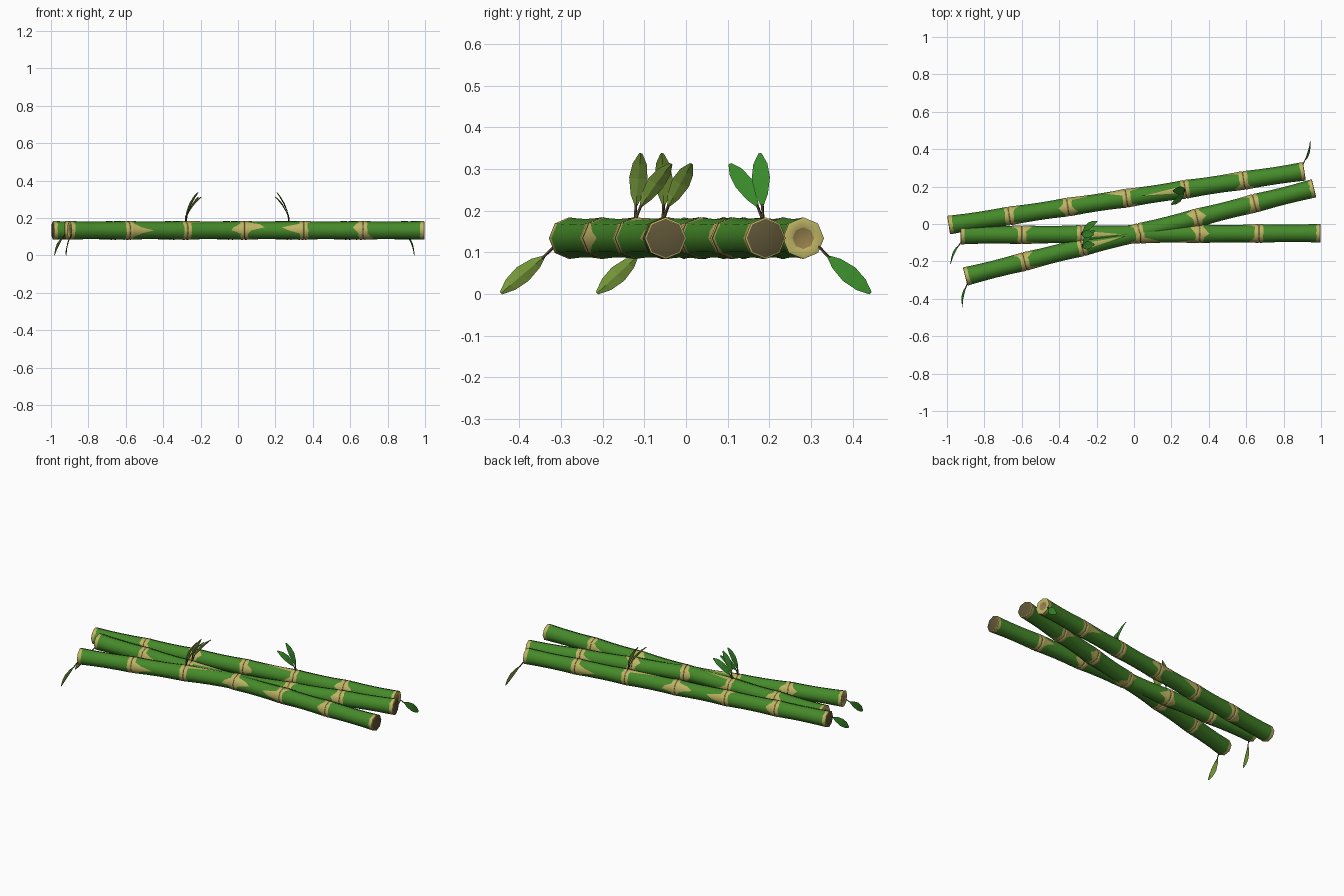
import bpy, bmesh, math, random
from mathutils import Vector

if "Cube" in bpy.data.objects:
    bpy.data.objects.remove(bpy.data.objects["Cube"])

random.seed(4)
H, SP, ZC, N = 0.962, 0.317, 0.134, 16   # half length, node spacing, axis height, ring points


def mat(name, rgb):
    m = bpy.data.materials.new(name)
    lin = [((c / 255 + 0.055) / 1.055) ** 2.4 for c in rgb]
    m.diffuse_color = (*lin, 1)
    m.use_nodes = True
    m.node_tree.nodes["Principled BSDF"].inputs["Base Color"].default_value = m.diffuse_color
    return m


GREEN, TAN, GROOVE, DARK = range(4)
CANE_MATS = [mat("cane green", (70, 138, 42)), mat("husk tan", (190, 180, 100)),
             mat("groove brown", (150, 128, 76)), mat("cut end brown", (94, 84, 54))]
LEAF_MATS = [mat("leaf green", (56, 136, 42)), mat("leaf underside olive", (126, 162, 62))]
STEM_MATS = [mat("twig brown", (82, 72, 46))]

# Husk patches: (node, side) -> peaks of (angle, length, half width)
PEAKS = {(0, 1): [(180, .11, 45), (30, .05, 40)], (0, -1): [(20, .04, 45)],
         (1, 1): [(90, .20, 23), (340, .07, 40)], (1, -1): [(300, .04, 40)],
         (2, -1): [(170, .12, 26), (10, .06, 40)], (2, 1): [(150, .12, 40), (280, .06, 40)],
         (3, -1): [(165, .14, 35), (50, .04, 40)], (3, 1): [(330, .06, 45), (85, .04, 40)],
         (4, -1): [(160, .04, 60), (0, .07, 40)], (4, 1): [(240, .05, 40)]}


def patch(node, side):
    out = []
    for j in range(N):
        ang, v = j * 360 / N, random.uniform(.001, .007)
        for a, length, w in PEAKS.get((node, side), []):
            d = abs((ang - a + 180) % 360 - 180)
            v = max(v, length * max(0, 1 - d / w) ** 1.4)
        out.append(v)
    return out


def finish(bm, name, mats, smooth):
    bmesh.ops.recalc_face_normals(bm, faces=bm.faces)
    me = bpy.data.meshes.new(name)
    bm.to_mesh(me)
    bm.free()
    for m in mats:
        me.materials.append(m)
    ob = bpy.data.objects.new(name, me)
    bpy.context.collection.objects.link(ob)
    if smooth:
        bpy.ops.object.select_all(action='DESELECT')
        ob.select_set(True)
        bpy.context.view_layer.objects.active = ob
        bpy.ops.object.shade_smooth_by_angle(angle=math.radians(50))
    return ob


def build_cane():
    bm = bmesh.new()
    rings = []          # (x per point, radius per point, material of the strip after it)

    def add(x, r, m):
        rings.append((x if isinstance(x, list) else [x] * N,
                      r if isinstance(r, list) else [r] * N, m))

    # pale end with a shallow pith recess
    add(-H + .005, .022, GROOVE)
    add(-H + .003, .026, TAN)
    add(-H, .044, TAN)
    add(-H + .002, .050, TAN)
    stops = [-H] + [SP * k for k in range(-2, 3)] + [H]
    for s in range(6):
        a, b = stops[s] + .018, stops[s + 1] - .018
        mid, half = (a + b) / 2, (b - a) / 2

        def rad(xs):
            return [.0462 + .0033 * ((x - mid) / half) ** 2 for x in xs]
        lo = [a + p for p in patch(s - 1, 1)]
        hi = [b - p for p in patch(s, -1)]
        add(a, .0495, TAN)
        for t in (0, .25, .5, .75, 1):
            xs = [l + (h - l) * t for l, h in zip(lo, hi)]
            add(xs, rad(xs), GREEN if t < 1 else TAN)
        add(b, .0495, TAN)
        if s < 5:       # double-ridged node with groove
            c = stops[s + 1]
            add(c - .012, .0505, TAN)
            add(c - .004, .050, GROOVE)
            add(c - .0015, .047, GROOVE)
            add(c + .0015, .047, GROOVE)
            add(c + .004, .050, TAN)
            add(c + .012, .0505, TAN)
    # solid dark end
    add(H - .002, .050, TAN)
    add(H, .0465, DARK)

    loops = []
    for xs, rs, _ in rings:
        loop = []
        for j in range(N):
            th = 2 * math.pi * j / N
            r = rs[j] * (math.cos(math.pi / 8) if j % 2 else 1)   # octagon section
            loop.append(bm.verts.new((xs[j], r * math.cos(th), ZC + r * math.sin(th))))
        loops.append(loop)
    for i in range(len(loops) - 1):
        for j in range(N):
            k = (j + 1) % N
            f = bm.faces.new((loops[i][j], loops[i][k], loops[i + 1][k], loops[i + 1][j]))
            f.material_index = rings[i][2]
    bm.faces.new(loops[0]).material_index = GROOVE
    bm.faces.new(loops[-1]).material_index = DARK
    return finish(bm, "cane", CANE_MATS, True)


def build_leaf(name, base, tip, side, bow):
    # folded blade: green face towards -x, olive face towards +x
    bm = bmesh.new()
    base, tip = Vector(base), Vector(tip)
    d = (tip - base).normalized()
    w = Vector(side)
    w = (w - d * w.dot(d)).normalized()
    n = d.cross(w)
    if n.x > 0:
        n.negate()
    rows = []
    for t, hw in ((0, .003), (.2, .015), (.5, .022), (.78, .017), (1, .004)):
        c = base.lerp(tip, t) + n * bow * math.sin(math.pi * t)
        fold = n * hw * .15
        rows.append([bm.verts.new(p) for p in
                     (c - w * hw + fold, c + n * .002, c + w * hw + fold, c - n * .002)])
    for p, q in zip(rows, rows[1:]):
        for j in range(4):
            k = (j + 1) % 4
            f = bm.faces.new((p[j], p[k], q[k], q[j]))
            f.material_index = 0 if j < 2 else 1
    bm.faces.new(rows[0])
    bm.faces.new(rows[-1])
    return finish(bm, name, LEAF_MATS, False)


def build_twig(name, a, b, r=.0035):
    bm = bmesh.new()
    a, b = Vector(a), Vector(b)
    d = (b - a).normalized()
    u = d.cross(Vector((1, 0.2, 0))).normalized()
    v = d.cross(u)
    ends = [[bm.verts.new(p + (u * math.cos(i * math.pi / 2) + v * math.sin(i * math.pi / 2)) * r)
             for i in range(4)] for p in (a, b)]
    for i in range(4):
        k = (i + 1) % 4
        bm.faces.new((ends[0][i], ends[0][k], ends[1][k], ends[1][i]))
    for e in ends:
        bm.faces.new(e)
    return finish(bm, name, STEM_MATS, False)


# One cane with its leaves, in its own frame
nx = -SP
parts = [
    build_cane(),
    build_twig("upper_twig_a", (nx, 0, ZC + .04), (nx + .004, .002, .216)),
    build_leaf("upper_leaf_a", (nx + .003, .002, .211), (nx + .066, -.002, .337), (.25, 1, 0), .006),
    build_twig("upper_twig_b", (nx, 0, ZC + .04), (nx + .008, .014, .214)),
    build_leaf("upper_leaf_b", (nx + .007, .013, .21), (nx + .085, .068, .312), (-.1, .9, -.5), .007),
    build_twig("end_twig", (-H + .008, -.03, .122), (-H - .014, -.062, .086)),
    build_leaf("end_leaf", (-H - .012, -.058, .09), (-H - .055, -.154, .002), (0, .65, -.76), .005),
]

# Three canes laid across each other, one of them turned end for end
LAYOUT = [("middle", .035, -.054, .3), ("crossing", .03, -.045, 14.2), ("rear", -.04, .138, 188.6)]
for i, (label, x, y, deg) in enumerate(LAYOUT):
    for p in parts:
        o = p if i == 2 else p.copy()
        if i < 2:
            bpy.context.collection.objects.link(o)
        o.name = label + "_" + p.data.name
        o.location = (x, y, 0)
        o.rotation_euler = (0, 0, math.radians(deg))
